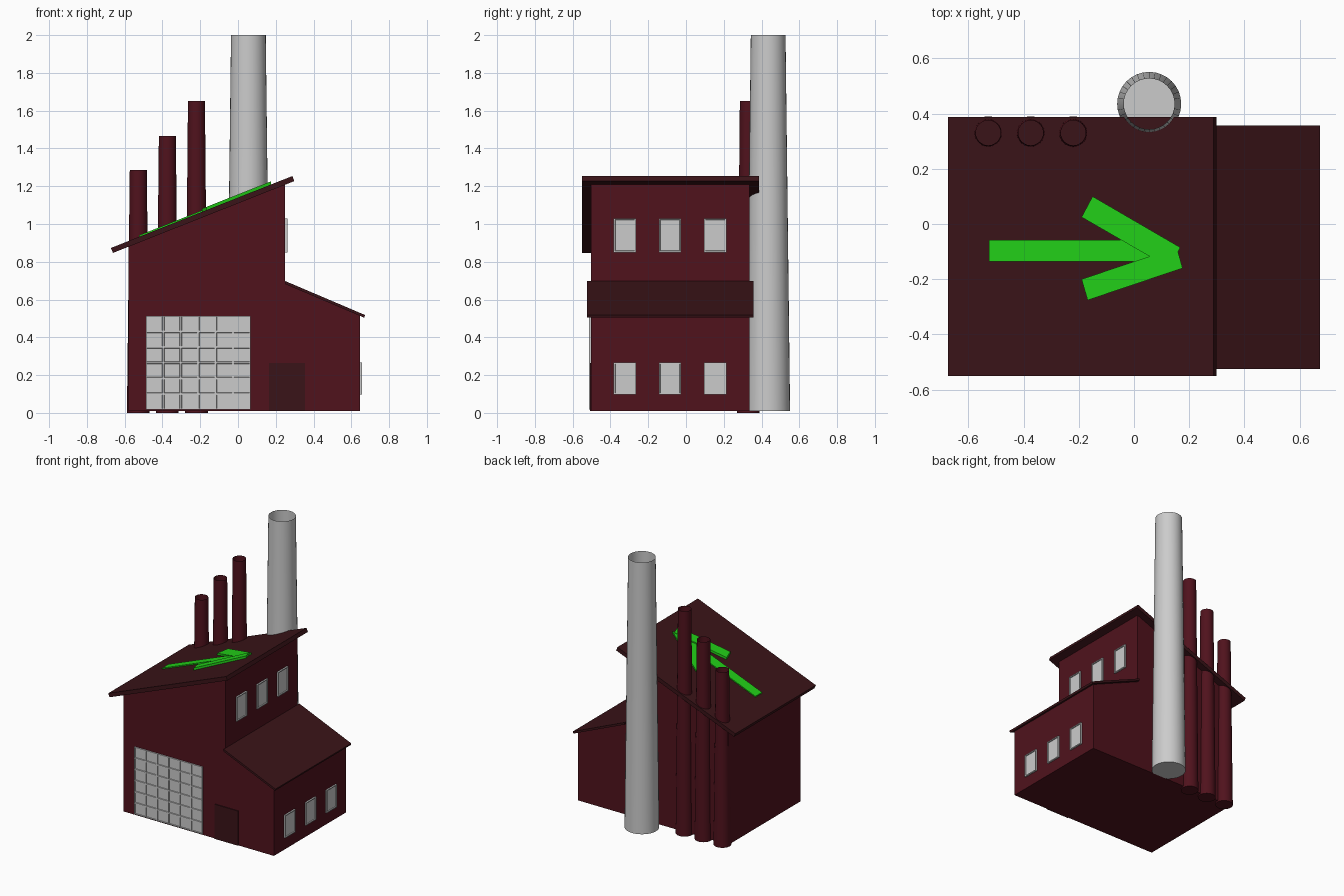
import bpy, bmesh, math
from mathutils import Vector

if "Cube" in bpy.data.objects:
    bpy.data.objects.remove(bpy.data.objects["Cube"])


def material(name, rgb):
    m = bpy.data.materials.new(name)
    m.diffuse_color = (*rgb, 1)
    m.use_nodes = True
    m.node_tree.nodes["Principled BSDF"].inputs["Base Color"].default_value = m.diffuse_color
    return m


WALL = material("wall_red", (0.08, 0.006, 0.012))
ROOF = material("roof_red", (0.042, 0.0066, 0.009))
GREEN = material("arrow_green", (0.016, 0.63, 0.009))


def finish(name, bm, mat=None):
    bmesh.ops.recalc_face_normals(bm, faces=bm.faces)
    mesh = bpy.data.meshes.new(name)
    bm.to_mesh(mesh)
    bm.free()
    ob = bpy.data.objects.new(name, mesh)
    bpy.context.collection.objects.link(ob)
    if mat:
        mesh.materials.append(mat)
    return ob


def prism(name, points, direction, mat=None):
    """Extrude a flat outline of 3D points along a direction."""
    bm = bmesh.new()
    face = bm.faces.new([bm.verts.new(p) for p in points])
    ext = bmesh.ops.extrude_face_region(bm, geom=[face], use_keep_orig=True)
    verts = [g for g in ext["geom"] if isinstance(g, bmesh.types.BMVert)]
    bmesh.ops.translate(bm, vec=direction, verts=verts)
    return finish(name, bm, mat)


def side_profile(name, xz, y0, y1, mat):
    return prism(name, [(x, y0, z) for x, z in xz], (0, y1 - y0, 0), mat)


def stack(name, x, y, z0, z1, r0, r1, mat=None):
    """Tapered open-topped tube with a closed base."""
    n = 32
    bm = bmesh.new()
    rings = [[bm.verts.new((x + r * math.cos(2 * math.pi * i / n),
                            y + r * math.sin(2 * math.pi * i / n), z))
              for i in range(n)] for z, r in ((z0, r0), (z1, r1))]
    for i in range(n):
        j = (i + 1) % n
        f = bm.faces.new((rings[0][i], rings[0][j], rings[1][j], rings[1][i]))
        f.smooth = True
    base = bm.faces.new(rings[0][::-1])
    for e in base.edges:
        e.smooth = False
    return finish(name, bm, mat)


def window(name, origin, u, v, out, cols, rows, border, depth):
    """Raised slab whose front is a grid of recessed panes."""
    o, u, v, out = (Vector(a) for a in (origin, u, v, out))
    bm = bmesh.new()
    grid = [[bm.verts.new(o + out + u * (c / cols) + v * (r / rows))
             for c in range(cols + 1)] for r in range(rows + 1)]
    panes = [bm.faces.new((grid[r][c], grid[r][c + 1], grid[r + 1][c + 1], grid[r + 1][c]))
             for r in range(rows) for c in range(cols)]
    rim = [e for e in bm.edges if e.is_boundary]
    ext = bmesh.ops.extrude_edge_only(bm, edges=rim)
    bmesh.ops.translate(bm, vec=-out * 1.5,
                        verts=[g for g in ext["geom"] if isinstance(g, bmesh.types.BMVert)])
    bm.normal_update()
    bmesh.ops.inset_individual(bm, faces=panes, thickness=border, depth=0)
    bmesh.ops.inset_individual(bm, faces=panes, thickness=0.002, depth=-depth)
    return finish(name, bm)


# Main hall and lower annex share one stepped outline
side_profile("building_walls", [(-0.58, 0.01), (0.645, 0.01), (0.645, 0.516), (0.25, 0.686),
                                (0.25, 1.21), (-0.58, 0.88)], -0.503, 0.335, WALL)

# Overhanging sloped roofs
side_profile("main_roof", [(-0.673, 0.873), (0.288, 1.254), (0.298, 1.227), (-0.662, 0.847)],
             -0.55, 0.387, ROOF)
side_profile("annex_roof", [(0.25, 0.698), (0.673, 0.518), (0.668, 0.504), (0.25, 0.682)],
             -0.525, 0.357, ROOF)

# Front door
side_profile("front_door", [(0.165, 0.01), (0.355, 0.01), (0.355, 0.265), (0.165, 0.265)],
             -0.509, -0.495, ROOF)

# Large front window and the side windows
window("front_window", (-0.488, -0.503, 0.018), (0.554, 0, 0), (0, 0, 0.495), (0, -0.01, 0),
       6, 6, 0.007, 0.006)
for level, x, z, h in (("lower", 0.645, 0.098, 0.168), ("upper", 0.25, 0.85, 0.18)):
    for i, y in enumerate((-0.324, -0.085, 0.155)):
        window(f"{level}_side_window_{i + 1}", (x, y - 0.059, z), (0, 0.118, 0), (0, 0, h),
               (0.011, 0, 0), 1, 1, 0.01, 0.006)

# Tall chimney and three stepped pipes along the back
stack("chimney", 0.055, 0.435, 0.01, 2.0, 0.116, 0.092)
for i, top in enumerate((1.285, 1.467, 1.652)):
    stack(f"back_pipe_{i + 1}", -0.528 + 0.154 * i, 0.33, 0.0, top, 0.06, 0.045, WALL)


# Arrow bars lying on the main roof
def roof_bar(name, xy, lift):
    pts = [(x, y, 0.873 + (x + 0.673) * 0.3965 + lift) for x, y in xy]
    prism(name, pts, (0, 0, -lift - 0.005), GREEN)


roof_bar("arrow_shaft", [(-0.525, -0.058), (-0.525, -0.135), (0.12, -0.135), (0.12, -0.058)], 0.008)
roof_bar("arrow_arm_back", [(-0.15, 0.1), (-0.19, 0.025), (0.13, -0.16), (0.168, -0.085)], 0.014)
roof_bar("arrow_arm_front", [(-0.19, -0.2), (-0.168, -0.276), (0.176, -0.16), (0.155, -0.084)], 0.017)
